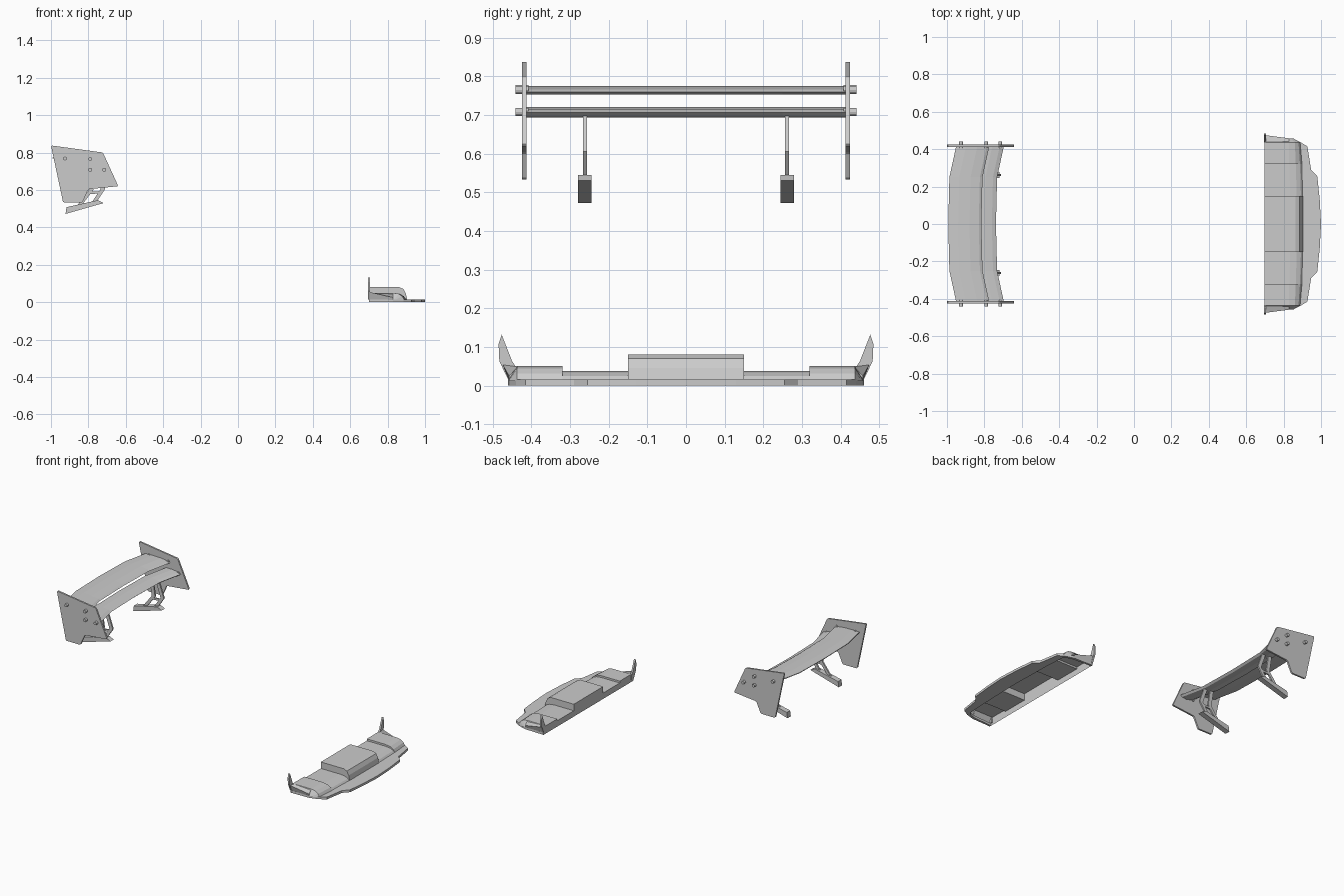
import bpy, bmesh, math
from mathutils import Matrix

if "Cube" in bpy.data.objects:
    bpy.data.objects.remove(bpy.data.objects["Cube"])


def finish(name, bm):
    bmesh.ops.remove_doubles(bm, verts=bm.verts, dist=1e-5)
    bmesh.ops.dissolve_degenerate(bm, dist=1e-5, edges=bm.edges)
    bmesh.ops.recalc_face_normals(bm, faces=bm.faces)
    me = bpy.data.meshes.new(name)
    bm.to_mesh(me)
    bm.free()
    ob = bpy.data.objects.new(name, me)
    bpy.context.collection.objects.link(ob)
    return ob


def loft(name, rings, closed=True, caps=True):
    bm = bmesh.new()
    rows = [[bm.verts.new(p) for p in r] for r in rings]
    n = len(rows[0])
    for a, b in zip(rows, rows[1:]):
        for i in range(n if closed else n - 1):
            j = (i + 1) % n
            bm.faces.new((a[i], a[j], b[j], b[i]))
    if caps:
        bm.faces.new(rows[0])
        bm.faces.new(rows[-1])
    return finish(name, bm)


def slab(name, pts, y0, y1):
    """Extrude an x-z outline from y0 to y1."""
    return loft(name, [[(x, y, z) for x, z in pts] for y in (y0, y1)])


def bar(name, a, b, w, y0, y1):
    """Slanted bar between two x-z points with horizontal width w."""
    h = w / 2
    if abs(a[0] - b[0]) > 2 * abs(a[1] - b[1]):
        pts = [(a[0], a[1] - h), (b[0], b[1] - h), (b[0], b[1] + h), (a[0], a[1] + h)]
    else:
        pts = [(a[0] - h, a[1]), (a[0] + h, a[1]), (b[0] + h, b[1]), (b[0] - h, b[1])]
    slab(name, pts, y0, y1)


def rounded(pts, r=0.015):
    """Cut each corner with a short arc."""
    out = []
    for i, p in enumerate(pts):
        for q, ts in ((pts[i - 1], (1, .35)), (pts[(i + 1) % len(pts)], (.35, 1))):
            d = math.dist(p, q)
            for t in ts:
                out.append((p[0] + (q[0] - p[0]) * r * t / d,
                            p[1] + (q[1] - p[1]) * r * t / d))
    return out


# Wing elements, swept forward towards the tips
sweep = [(-.415, .042), (-.25, .006), (0, 0), (.25, .006), (.415, .042)]
upper = [(-.993, .773), (-.94, .775), (-.88, .773), (-.83, .766), (-.816, .759),
         (-.83, .753), (-.88, .754), (-.94, .763), (-.993, .769)]
lower = [(-.845, .721), (-.80, .721), (-.76, .715), (-.738, .707),
         (-.75, .697), (-.785, .693), (-.82, .704), (-.845, .717)]
for name, sec in (("upper_wing", upper), ("lower_wing", lower)):
    loft(name, [[(x + s, y, z) for x, z in sec] for y, s in sweep])

# End plates, bolts and wing supports on both sides
plate = rounded([(-1.0, .838), (-.722, .80), (-.64, .62), (-.80, .604),
                 (-.832, .533), (-.935, .533)])
base = [(-.922, .472), (-.718, .53), (-.75, .545), (-.917, .508)]
for side, s in (("right", -1), ("left", 1)):
    slab(side + "_end_plate", plate, s * .413, s * .424)
    for k, (x, z) in enumerate(((-.925, .768), (-.79, .765), (-.79, .708), (-.715, .708))):
        bm = bmesh.new()
        bmesh.ops.create_cone(bm, cap_ends=True, segments=12, radius1=.01, radius2=.01,
                              depth=.034,
                              matrix=Matrix.Translation((x, s * .424, z)) @ Matrix.Rotation(math.pi / 2, 4, 'X'))
        finish(f"{side}_bolt_{k}", bm)
    slab(side + "_support_base", base, s * .245, s * .279)
    y0, y1 = s * .256, s * .266
    bar(side + "_rear_strut", (-.85, .515), (-.785, .60), .024, y0, y1)
    bar(side + "_rear_strut_top", (-.785, .60), (-.80, .70), .024, y0, y1)
    bar(side + "_front_strut", (-.772, .53), (-.722, .605), .024, y0, y1)
    bar(side + "_front_strut_top", (-.722, .605), (-.755, .70), .024, y0, y1)
    bar(side + "_strut_brace", (-.80, .583), (-.735, .588), .012, y0, y1)

# Splitter lip: flat ring around the open underside
outer = [(.70, .46), (.83, .456), (.885, .44), (.927, .415), (.947, .29), (.98, .255), (.993, .13), (1.0, 0)]
inner = [(.70, .448), (.83, .44), (.865, .43), (.885, .41), (.893, .29), (.895, .20), (.897, .13), (.90, 0)]


def mirrored(pts):
    return pts + [(x, -y) for x, y in reversed(pts[:-1])]


loft("splitter_lip", [[(a[0], a[1], 0), (a[0], a[1], .015), (b[0], b[1], .015), (b[0], b[1], 0)]
                      for a, b in zip(mirrored(outer), mirrored(inner))])


# Hollow bumper shell with stepped panels and a raised centre
def shell_profile(y, h, front, nose):
    d = h - .012
    return [(.698, y, 0), (.698, y, h), (front - nose, y, h),
            (front - nose * .5, y, .012 + d * .86),
            (front - nose * .18, y, .012 + d * .5), (front, y, .012)]


half = [(.458, .016, .85, .03), (.437, .05, .89, .06), (.32, .05, .90, .07),
        (.32, .038, .90, .07), (.15, .038, .905, .07), (.15, .08, .905, .042)]
stations = half + [(-y, h, f, n) for y, h, f, n in reversed(half)]
loft("bumper_shell", [shell_profile(*st) for st in stations], closed=False, caps=False)

# Upright fins at the rear corners
fin = [(.46, .015), (.483, .063), (.485, .107), (.477, .132), (.45, .063), (.435, .04), (.435, .015)]
for side, s in (("right", -1), ("left", 1)):
    loft(side + "_corner_fin", [[(x, s * y, z) for y, z in fin] for x in (.695, .706)])
    # Flare running from the fin down to the front corner
    loft(side + "_side_flare", [[(.70, s * .437, .05), (.70, s * .475, .055), (.70, s * .458, .012)],
                                [(.83, s * .437, .048), (.83, s * .458, .025), (.83, s * .456, .012)]])
